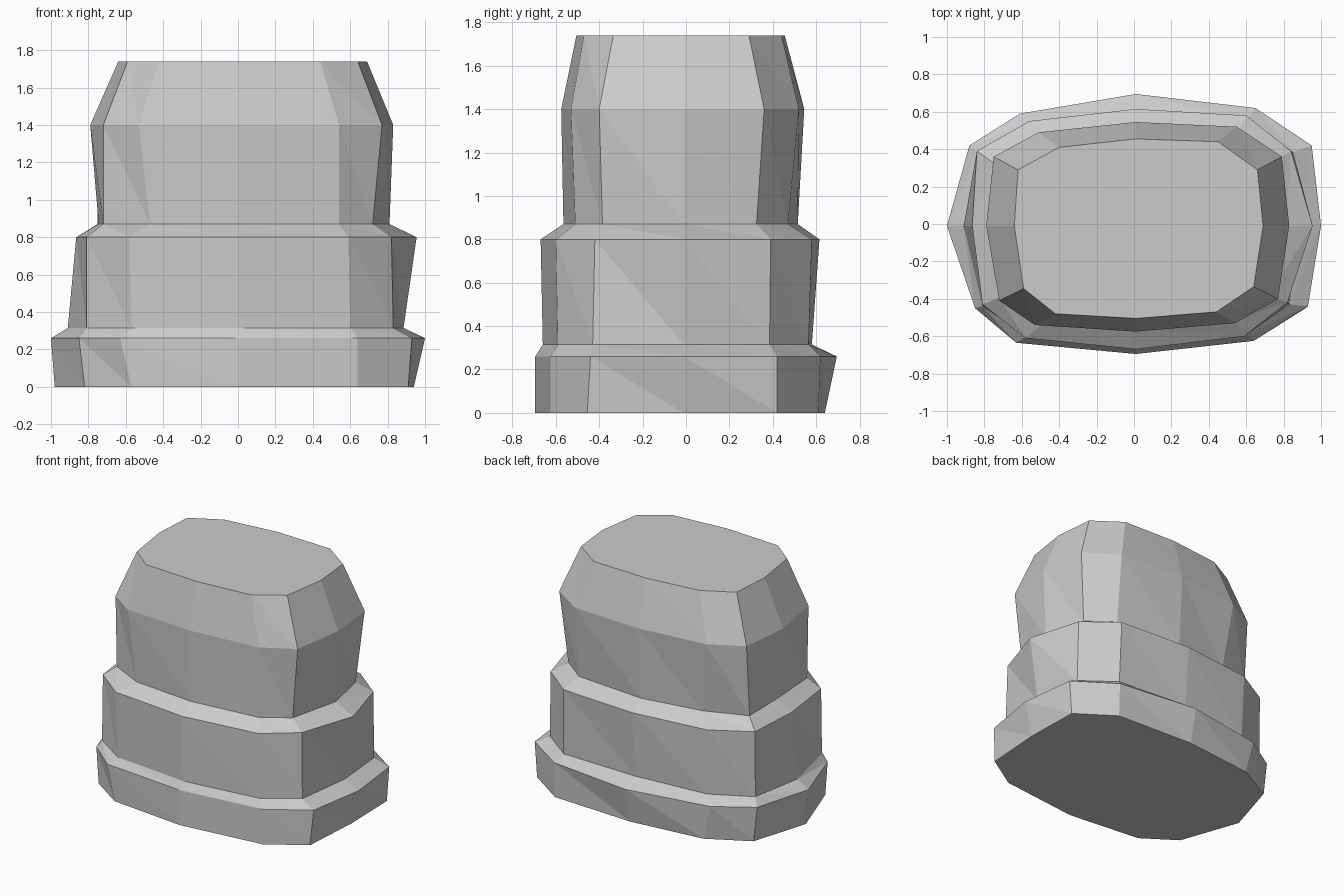
import bpy, bmesh

# One rounded 12-sided section per level: height, then
# x of left / outer corner / inner corner (left), inner / outer corner / right,
# y of front / inner corner / outer corner, outer corner / inner corner / back
LEVELS = [
    (0.00, -0.98, -0.82, -0.57, 0.64, 0.91, 0.94, -0.695, -0.625, -0.455, 0.42, 0.61, 0.64),
    (0.26, -1.00, -0.85, -0.63, 0.64, 0.93, 1.00, -0.695, -0.625, -0.44, 0.42, 0.62, 0.695),
    (0.315, -0.91, -0.81, -0.57, 0.60, 0.83, 0.885, -0.66, -0.59, -0.43, 0.385, 0.565, 0.58),
    (0.80, -0.865, -0.81, -0.58, 0.59, 0.82, 0.955, -0.67, -0.60, -0.42, 0.39, 0.58, 0.615),
    (0.87, -0.745, -0.72, -0.47, 0.54, 0.72, 0.81, -0.565, -0.51, -0.385, 0.325, 0.47, 0.515),
    (1.40, -0.79, -0.72, -0.53, 0.54, 0.77, 0.83, -0.575, -0.53, -0.40, 0.36, 0.52, 0.545),
    (1.74, -0.64, -0.59, -0.42, 0.44, 0.64, 0.69, -0.505, -0.47, -0.335, 0.29, 0.44, 0.455),
]


def section(z, xl, al, bl, br, ar, xr, yf, bf, af, ab, bb, yb):
    """Counter-clockwise section; the left and back corners sit slightly skewed."""
    pts = [(0.01, yf), (br, bf), (ar, af), (xr, -0.01),
           (ar + 0.02, ab), (br + 0.01, bb), (0.01, yb), (bl + 0.02, bb - 0.03),
           (al - 0.03, ab), (xl, -0.01), (al, af - 0.01), (bl, bf - 0.01)]
    return [(x, y, z) for x, y in pts]


stone = bpy.data.materials.new("plain grey")
stone.diffuse_color = (0.6, 0.6, 0.6, 1)

# Stepped body: loft triangles between neighbouring sections, cap both ends
bm = bmesh.new()
rings = [[bm.verts.new(p) for p in section(*lv)] for lv in LEVELS]
for lo, up in zip(rings, rings[1:]):
    for i in range(12):
        j = (i + 1) % 12
        bm.faces.new((lo[i], lo[j], up[i]))
        bm.faces.new((lo[j], up[j], up[i]))
bm.faces.new(rings[0][::-1])
bm.faces.new(rings[-1])

mesh = bpy.data.meshes.new("stepped_body")
bm.to_mesh(mesh)
bm.free()
mesh.materials.append(stone)
bpy.context.collection.objects.link(bpy.data.objects.new("stepped_body", mesh))
